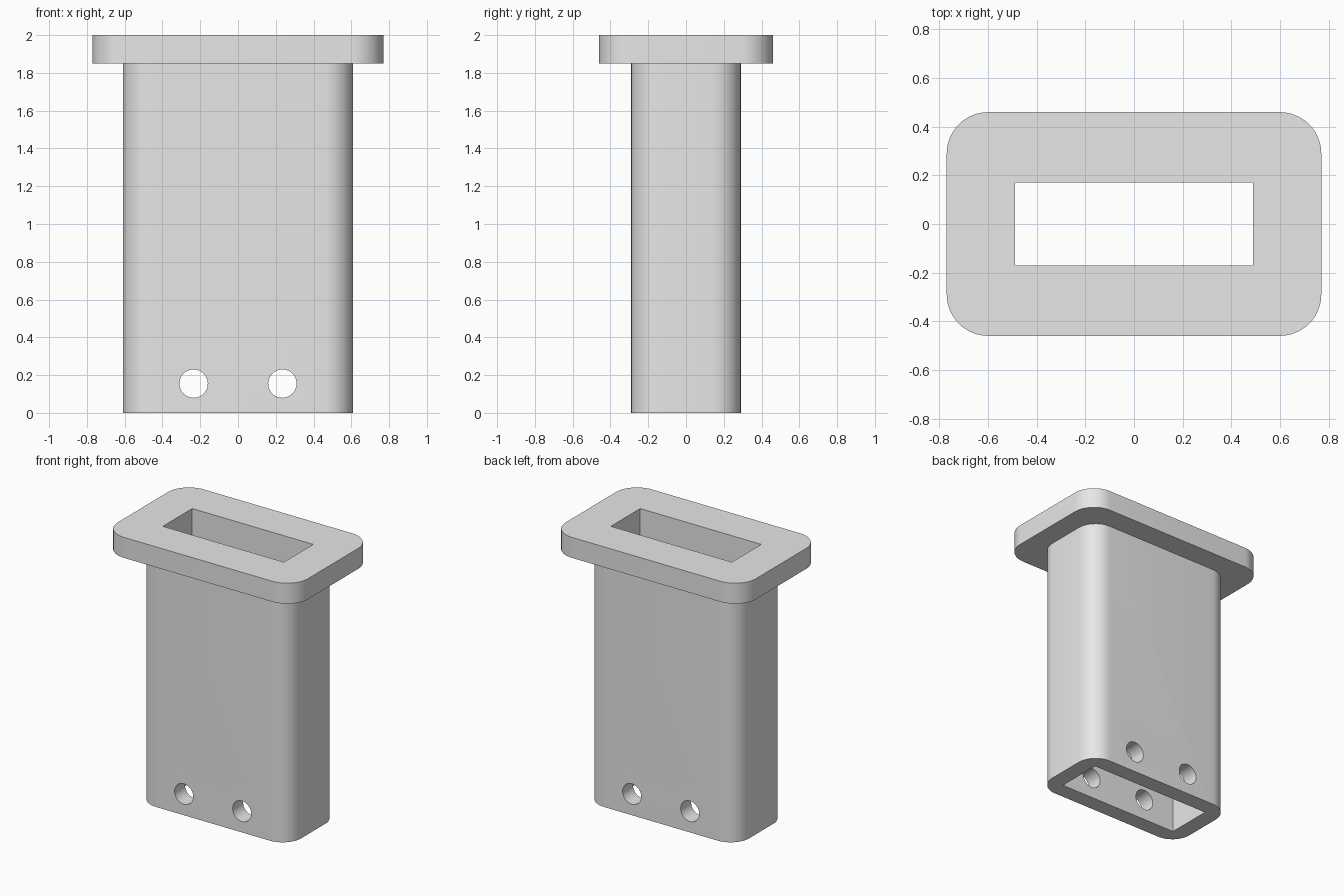
import bpy
import bmesh
from math import cos, sin, pi, radians
from mathutils import Matrix

cube = bpy.data.objects.get("Cube")
if cube:
    bpy.data.objects.remove(cube, do_unlink=True)

BODY = (0.61, 0.29, 0.15)      # half width, half depth, corner radius
FLANGE = (0.77, 0.46, 0.17)
FLANGE_Z, TOP_Z = 1.85, 2.0
CORNER_STEPS = 12

grey = bpy.data.materials.new("light_grey")
grey.use_nodes = True
grey.diffuse_color = (0.8, 0.8, 0.8, 1)
grey.node_tree.nodes["Principled BSDF"].inputs["Base Color"].default_value = (0.8, 0.8, 0.8, 1)


def rounded_loop(bm, half_x, half_y, radius, z):
    """Ring of vertices around a rounded rectangle."""
    ring = []
    for quarter, (sx, sy) in enumerate(((1, 1), (-1, 1), (-1, -1), (1, -1))):
        for i in range(CORNER_STEPS + 1):
            a = (quarter + i / CORNER_STEPS) * pi / 2
            ring.append(bm.verts.new((sx * (half_x - radius) + radius * cos(a),
                                      sy * (half_y - radius) + radius * sin(a), z)))
    return ring


def make_object(name, bm):
    bmesh.ops.recalc_face_normals(bm, faces=bm.faces)
    mesh = bpy.data.meshes.new(name)
    bm.to_mesh(mesh)
    bm.free()
    mesh.materials.append(grey)
    obj = bpy.data.objects.new(name, mesh)
    bpy.context.collection.objects.link(obj)
    return obj


def cut(target, cutter):
    """Subtract the cutter and remove it."""
    cutter.hide_render = True
    mod = target.modifiers.new("cut", 'BOOLEAN')
    mod.operation = 'DIFFERENCE'
    mod.solver = 'EXACT'
    mod.object = cutter
    bpy.context.view_layer.objects.active = target
    bpy.ops.object.modifier_apply(modifier=mod.name)
    bpy.data.objects.remove(cutter, do_unlink=True)


# Rounded sleeve and wider top flange as one solid
bm = bmesh.new()
rings = [rounded_loop(bm, *BODY, 0), rounded_loop(bm, *BODY, FLANGE_Z),
         rounded_loop(bm, *FLANGE, FLANGE_Z), rounded_loop(bm, *FLANGE, TOP_Z)]
for low, high in zip(rings, rings[1:]):
    for i in range(len(low)):
        j = (i + 1) % len(low)
        bm.faces.new((low[i], low[j], high[j], high[i]))
bm.faces.new(rings[0][::-1])
bm.faces.new(rings[-1])
sleeve = make_object("flanged_sleeve", bm)

# Rectangular slot through the full height
bm = bmesh.new()
bmesh.ops.create_cube(bm, size=1, matrix=Matrix.Translation((0, 0, 1))
                      @ Matrix.Diagonal((0.98, 0.34, 3, 1)))
cut(sleeve, make_object("slot_cutter", bm))

# Two cross holes through the front and back walls
for side in (-1, 1):
    bm = bmesh.new()
    bmesh.ops.create_cone(bm, cap_ends=True, segments=48, radius1=0.075, radius2=0.075, depth=1.2,
                          matrix=Matrix.Translation((side * 0.235, 0, 0.155))
                          @ Matrix.Rotation(pi / 2, 4, 'X'))
    cut(sleeve, make_object("hole_cutter", bm))

# Smooth rounded walls, crisp rims
bpy.ops.object.select_all(action='DESELECT')
sleeve.select_set(True)
bpy.context.view_layer.objects.active = sleeve
bpy.ops.object.shade_smooth_by_angle(angle=radians(30))
